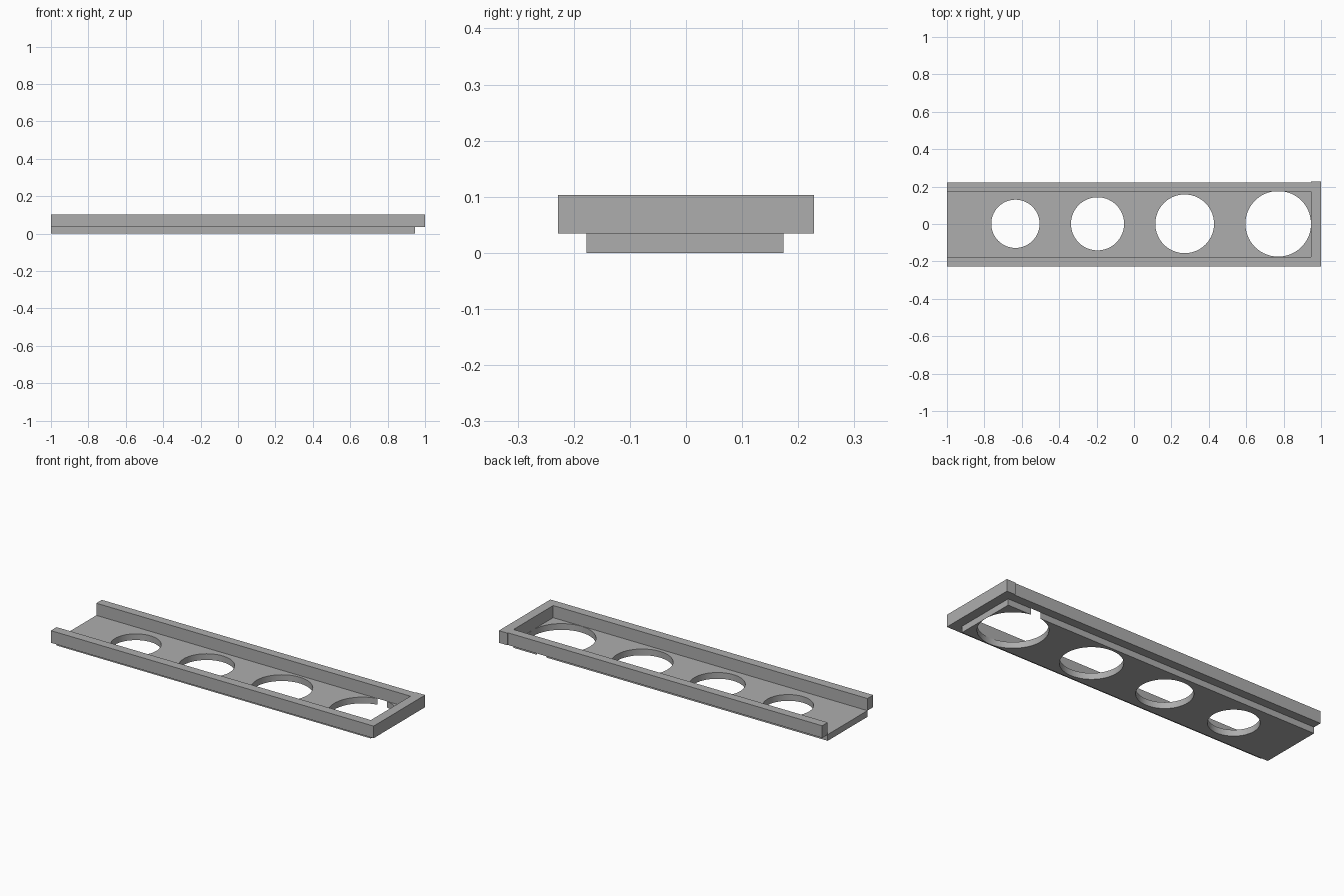
import bpy
import bmesh
from mathutils import Matrix, Vector

default_cube = bpy.data.objects.get("Cube")
if default_cube:
    bpy.data.objects.remove(default_cube, do_unlink=True)

# Single plain grey
grey = bpy.data.materials.new("plain_grey")
grey.use_nodes = True
colour = (0.42, 0.42, 0.42, 1)
grey.diffuse_color = colour
grey.node_tree.nodes["Principled BSDF"].inputs["Base Color"].default_value = colour


def finish(name, bm):
    mesh = bpy.data.meshes.new(name)
    bm.to_mesh(mesh)
    bm.free()
    mesh.materials.append(grey)
    obj = bpy.data.objects.new(name, mesh)
    bpy.context.collection.objects.link(obj)
    return obj


def box(name, low, high):
    low, high = Vector(low), Vector(high)
    bm = bmesh.new()
    matrix = Matrix.Translation((low + high) / 2) @ Matrix.Diagonal((*(high - low), 1))
    bmesh.ops.create_cube(bm, size=1, matrix=matrix)
    return finish(name, bm)


FLOOR, TOP = 0.035, 0.103
WALL_X = 0.947
FRONT, BACK = -0.177, 0.174

# Base plate, front and back rails, closed end
base = box("base_plate", (-1, FRONT, 0), (WALL_X, BACK, FLOOR))
box("front_rail", (-1, -0.228, FLOOR), (WALL_X, FRONT, TOP))
box("back_rail", (-1, BACK, FLOOR), (WALL_X, 0.223, TOP))
box("end_wall", (WALL_X, -0.228, FLOOR), (1, 0.228, TOP))

# Round holes growing towards the closed end: centre x, radius
bm = bmesh.new()
for x, radius in ((-0.634, 0.129), (-0.195, 0.142), (0.271, 0.157), (0.771, 0.1755)):
    bmesh.ops.create_cone(bm, cap_ends=True, segments=72, radius1=radius, radius2=radius,
                          depth=0.2, matrix=Matrix.Translation((x, 0.001, 0)))
cutter = finish("hole_cutter", bm)
cutter.hide_render = True

cut = base.modifiers.new("holes", "BOOLEAN")
cut.operation = "DIFFERENCE"
cut.solver = "EXACT"
cut.object = cutter
bpy.context.view_layer.objects.active = base
bpy.ops.object.modifier_apply(modifier=cut.name)
bpy.data.objects.remove(cutter, do_unlink=True)

# Smooth hole walls, sharp edges
bpy.ops.object.select_all(action="DESELECT")
base.select_set(True)
bpy.ops.object.shade_smooth_by_angle()
